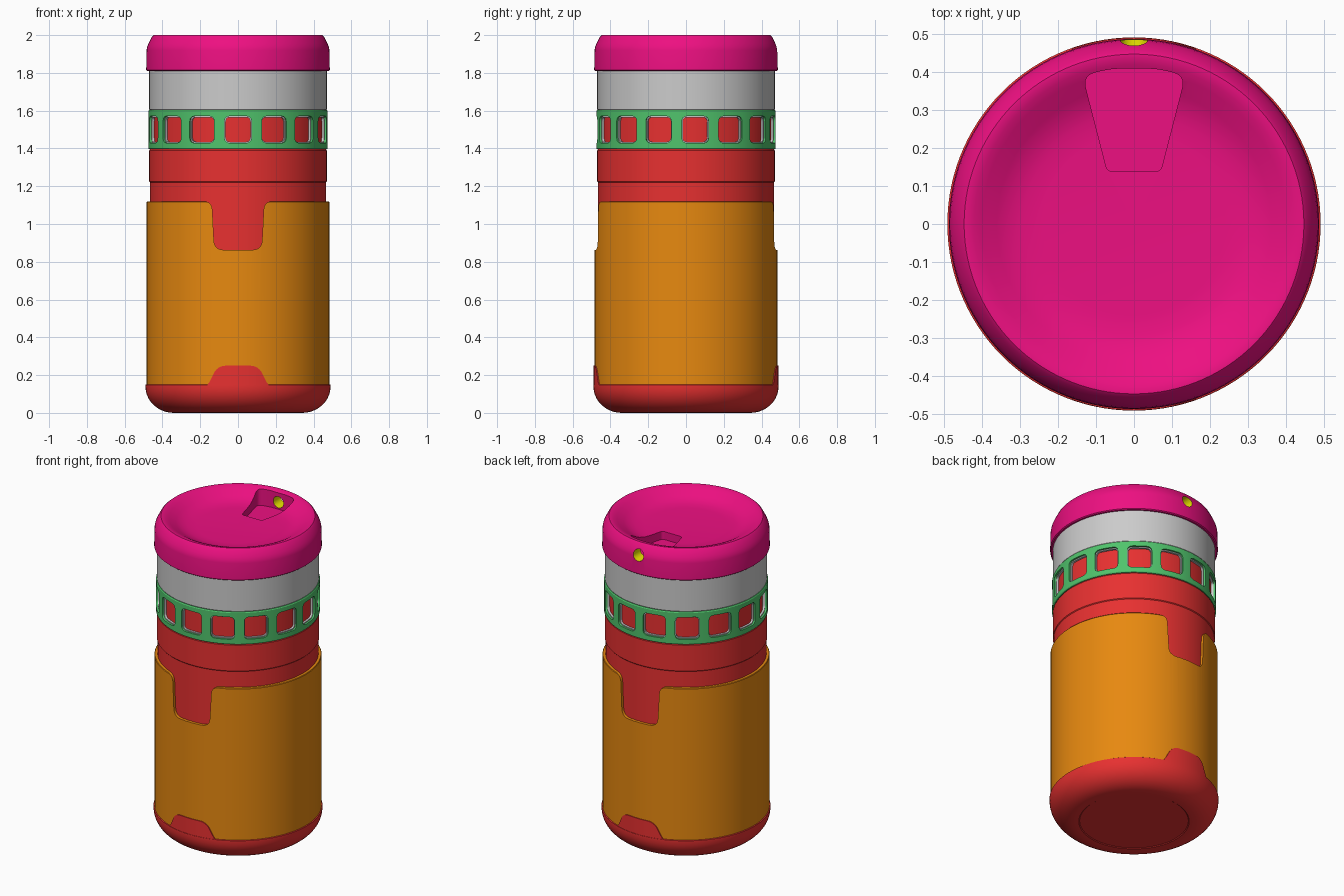
import bpy, bmesh, math
from mathutils import Matrix, Vector

if "Cube" in bpy.data.objects:
    bpy.data.objects.remove(bpy.data.objects["Cube"])

SEG = 120


def material(name, rgb):
    m = bpy.data.materials.new(name)
    m.diffuse_color = (*rgb, 1)
    m.use_nodes = True
    m.node_tree.nodes["Principled BSDF"].inputs["Base Color"].default_value = m.diffuse_color
    return m


RED = material("red", (0.80, 0.03, 0.03))
ORANGE = material("orange", (0.80, 0.25, 0.005))
GREEN = material("green", (0.08, 0.55, 0.15))
PINK = material("pink", (0.85, 0.005, 0.22))
YELLOW = material("yellow", (0.85, 0.80, 0.0))


def to_object(name, bm, mat=None):
    bmesh.ops.recalc_face_normals(bm, faces=bm.faces)
    me = bpy.data.meshes.new(name)
    bm.to_mesh(me)
    bm.free()
    ob = bpy.data.objects.new(name, me)
    bpy.context.collection.objects.link(ob)
    if mat:
        me.materials.append(mat)
    return ob


def lathe(name, profile, mat=None, ring=False):
    """Spin (radius, z) points about z; ring=True joins last point to first."""
    bm = bmesh.new()
    loops = []
    for r, z in profile:
        n = 1 if r == 0 else SEG
        loops.append([bm.verts.new((r * math.cos(2 * math.pi * i / SEG),
                                    r * math.sin(2 * math.pi * i / SEG), z)) for i in range(n)])
    pairs = list(zip(loops, loops[1:])) + ([(loops[-1], loops[0])] if ring else [])
    for a, b in pairs:
        for i in range(SEG):
            j = (i + 1) % SEG
            quad = [a[i % len(a)], a[j % len(a)], b[j % len(b)], b[i % len(b)]]
            bm.faces.new(list(dict.fromkeys(quad)))
    return to_object(name, bm, mat)


def rounded(corners, steps=6):
    """Outline from (x, y, fillet length) corners."""
    out = []
    n = len(corners)
    for i, (x, y, r) in enumerate(corners):
        p = Vector((x, y))
        if r == 0:
            out.append(p)
            continue
        a = p + (Vector(corners[i - 1][:2]) - p).normalized() * r
        b = p + (Vector(corners[(i + 1) % n][:2]) - p).normalized() * r
        for k in range(steps + 1):
            t = k / steps
            out.append(a * (1 - t) ** 2 + p * 2 * t * (1 - t) + b * t * t)
    return out


def prisms(name, outline, d0, d1, matrices):
    """Extrude an outline from d0 to d1, one copy per matrix."""
    bm = bmesh.new()
    for m in matrices:
        lo = [bm.verts.new(m @ Vector((p.x, p.y, d0))) for p in outline]
        hi = [bm.verts.new(m @ Vector((p.x, p.y, d1))) for p in outline]
        bm.faces.new(lo[::-1])
        bm.faces.new(hi)
        for i in range(len(lo)):
            j = (i + 1) % len(lo)
            bm.faces.new((lo[i], lo[j], hi[j], hi[i]))
    ob = to_object(name, bm)
    ob.hide_render = True
    return ob


def boolean(ob, cutter, op='DIFFERENCE'):
    mod = ob.modifiers.new("cut", 'BOOLEAN')
    mod.operation, mod.solver, mod.object = op, 'EXACT', cutter
    bpy.context.view_layer.objects.active = ob
    bpy.ops.object.modifier_apply(modifier=mod.name)
    bpy.data.objects.remove(cutter)


def around(count):
    """Matrices facing outward, first one at the front."""
    return [Matrix.Rotation(2 * math.pi * i / count, 4, 'Z') @ Matrix.Rotation(math.pi / 2, 4, 'X')
            for i in range(count)]


# Red inner body, stepping in behind the window band
lathe("body", [(0, 0.05), (0.40, 0.05), (0.466, 0.12), (0.466, 1.22), (0.470, 1.225),
               (0.470, 1.39), (0.465, 1.397), (0.450, 1.397), (0.450, 1.61), (0, 1.61)], RED)

# Rounded base with front and back tabs
curve = [(0.34 + 0.15 * math.sin(a), 0.14 * (1 - math.cos(a)))
         for a in [math.pi / 2 * k / 10 for k in range(11)]]
lathe("base", [(0, 0.004), (0.315, 0.004), (0.32, 0)] + curve
      + [(0.490, 0.148), (0.487, 0.15), (0.46, 0.15), (0, 0.15)], RED)
tabs = lathe("base_tabs", [(0.46, 0.13), (0.489, 0.13), (0.489, 0.30), (0.46, 0.30)], RED, ring=True)
boolean(tabs, prisms("tab_cutter", rounded([(-0.17, 0.14, 0), (0.17, 0.14, 0), (0.155, 0.155, 0.02),
                                            (0.108, 0.25, 0.045), (-0.108, 0.25, 0.045),
                                            (-0.155, 0.155, 0.02)]), 0.3, 0.6, around(2)), 'INTERSECT')

# Orange sleeve, notched front and back
sleeve = lathe("sleeve", [(0.462, 0.145), (0.484, 0.145), (0.484, 1.116), (0.481, 1.12), (0.462, 1.12)],
               ORANGE, ring=True)
boolean(sleeve, prisms("notch_cutter", rounded([(-0.125, 0.863, 0.05), (0.125, 0.863, 0.05),
                                                (0.138, 1.12, 0.045), (0.19, 1.12, 0),
                                                (0.19, 1.2, 0), (-0.19, 1.2, 0), (-0.19, 1.12, 0),
                                                (-0.138, 1.12, 0.045)]), 0.3, 0.6, around(2)))


# Window band: grey liner and green frame with 15 rounded windows
def window(h, r):
    return rounded([(-h, 1.5 - h, r), (h, 1.5 - h, r), (h, 1.5 + h, r), (-h, 1.5 + h, r)])


liner = lathe("window_liner", [(0.44, 1.40), (0.463, 1.40), (0.463, 1.60), (0.44, 1.60)], ring=True)
boolean(liner, prisms("liner_cutter", window(0.065, 0.025), 0.4, 0.55, around(15)))
band = lathe("window_band", [(0.460, 1.396), (0.471, 1.396), (0.475, 1.402), (0.475, 1.598),
                             (0.471, 1.604), (0.460, 1.604)], GREEN, ring=True)
boolean(band, prisms("band_cutter", window(0.071, 0.03), 0.4, 0.55, around(15)))

# Grey cup wall under the lid
lathe("cup_wall", [(0, 1.602), (0.466, 1.602), (0.470, 1.607), (0.470, 1.83), (0, 1.83)])

# Dished lid with drinking recess and spout hole
lid = lathe("lid", [(0, 1.81), (0.480, 1.81), (0.486, 1.815), (0.484, 1.92), (0.481, 1.938),
                    (0.474, 1.955), (0.455, 1.992), (0.446, 2.0), (0.437, 2.0), (0.42, 1.995),
                    (0.40, 1.986), (0.36, 1.963), (0.33, 1.949), (0.29, 1.939), (0.24, 1.936),
                    (0, 1.935)], PINK)
boolean(lid, prisms("recess_cutter", rounded([(-0.070, 0.138, 0.015), (0.070, 0.138, 0.015),
                                              (0.135, 0.39, 0.035), (0.06, 0.408, 0.03),
                                              (-0.06, 0.408, 0.03), (-0.135, 0.39, 0.035)]),
                    1.885, 2.1, [Matrix()]))
SPOUT_R, SPOUT_Z = 0.036, 1.93
circle = [Vector((SPOUT_R * math.cos(a), SPOUT_Z + SPOUT_R * math.sin(a)))
          for a in [2 * math.pi * k / 32 for k in range(32)]]
boolean(lid, prisms("spout_cutter", circle, 0.36, 0.6, [around(2)[1]]))
lid.data.materials.clear()
lid.data.materials.append(PINK)
lid.data.materials.append(YELLOW)
for f in lid.data.polygons:
    on_wall = all(abs(math.hypot(v.co.x, v.co.z - SPOUT_Z) - SPOUT_R) < 0.002
                  for v in (lid.data.vertices[i] for i in f.vertices))
    f.material_index = int(on_wall and f.center.y > 0.38 and abs(f.normal.y) < 0.1)

# Smooth shading with crisp edges
bpy.ops.object.select_all(action='DESELECT')
for ob in bpy.context.collection.objects:
    ob.select_set(True)
bpy.context.view_layer.objects.active = lid
bpy.ops.object.shade_smooth_by_angle(angle=math.radians(30))
